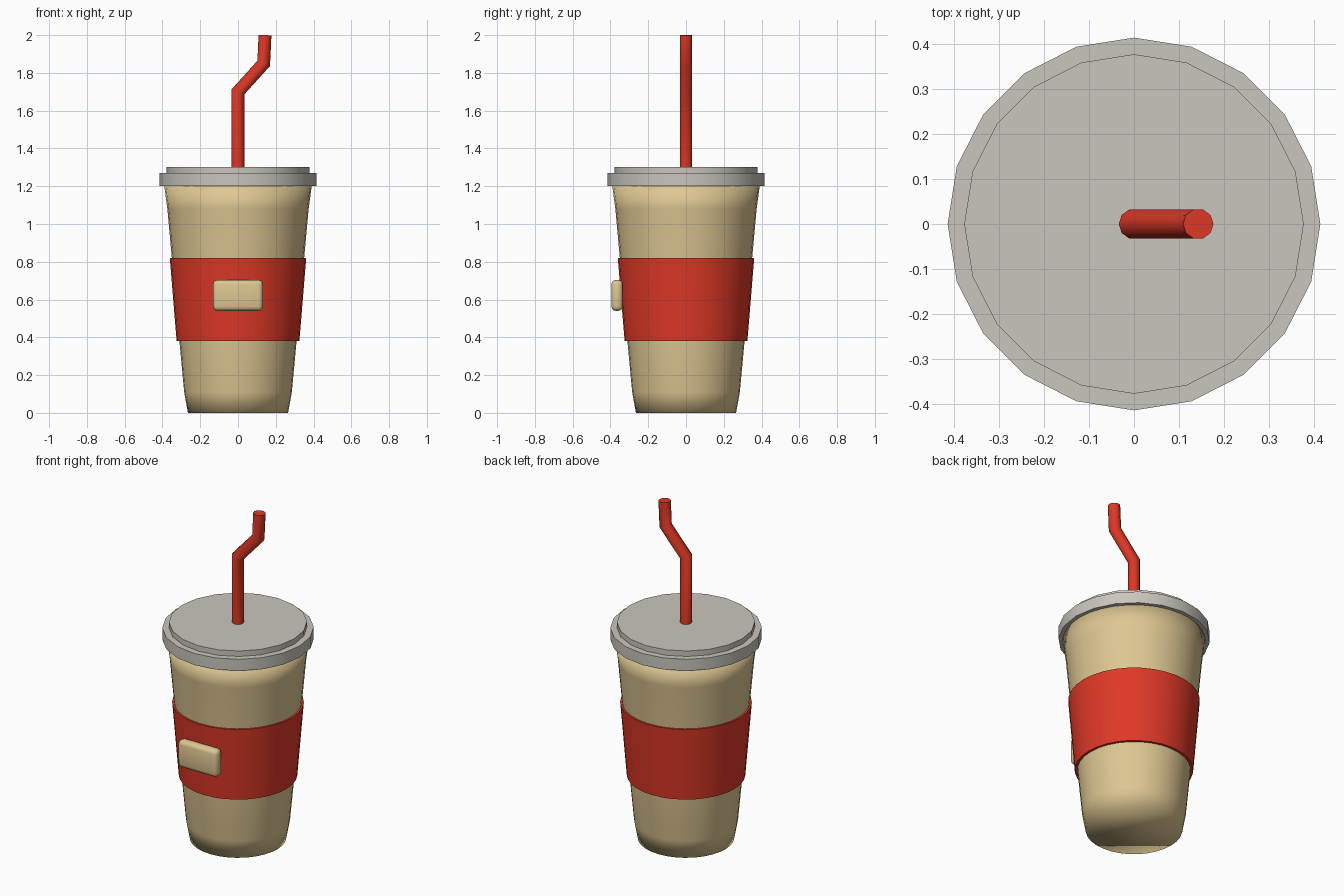
import bpy, bmesh, math
from mathutils import Vector

cube = bpy.data.objects.get("Cube")
if cube:
    bpy.data.objects.remove(cube, do_unlink=True)


def material(name, rgb):
    m = bpy.data.materials.new(name)
    m.use_nodes = True
    m.diffuse_color = (*rgb, 1)
    m.node_tree.nodes["Principled BSDF"].inputs["Base Color"].default_value = (*rgb, 1)
    return m


tan = material("tan", (0.73, 0.57, 0.29))
red = material("red", (0.74, 0.04, 0.02))
grey = material("warm grey", (0.59, 0.56, 0.51))


def finish(bm, name, mat, angle):
    bmesh.ops.recalc_face_normals(bm, faces=bm.faces)
    mesh = bpy.data.meshes.new(name)
    bm.to_mesh(mesh)
    bm.free()
    obj = bpy.data.objects.new(name, mesh)
    bpy.context.collection.objects.link(obj)
    mesh.materials.append(mat)
    bpy.ops.object.select_all(action="DESELECT")
    obj.select_set(True)
    bpy.context.view_layer.objects.active = obj
    bpy.ops.object.shade_smooth_by_angle(angle=math.radians(angle))
    return obj


def bridge(bm, a, b):
    for i in range(len(a)):
        j = (i + 1) % len(a)
        bm.faces.new((a[i], a[j], b[j], b[i]))


def lathe(name, profile, sides, mat, angle=30, ring=False):
    """Turn (radius, height) points about z; a ring closes on itself, others get caps."""
    bm = bmesh.new()
    loops = [[bm.verts.new((r * math.cos(k * math.tau / sides),
                            r * math.sin(k * math.tau / sides), z))
              for k in range(sides)] for r, z in profile]
    for a, b in zip(loops, loops[1:]):
        bridge(bm, a, b)
    if ring:
        bridge(bm, loops[-1], loops[0])
    else:
        bm.faces.new(loops[0])
        bm.faces.new(loops[-1])
    return finish(bm, name, mat, angle)


def tube(name, path, radius, sides, mat):
    """Sweep a circle along a path in the xz plane with mitred bends."""
    bm = bmesh.new()
    pts = [Vector((x, 0, z)) for x, z in path]
    dirs = [(b - a).normalized() for a, b in zip(pts, pts[1:])]
    loops = []
    for i, p in enumerate(pts):
        d0, d1 = dirs[max(i - 1, 0)], dirs[min(i, len(dirs) - 1)]
        t = (d0 + d1).normalized()
        side = Vector((t.z, 0, -t.x)) / t.dot(d1)
        loops.append([bm.verts.new(p + radius * (math.cos(a) * side + math.sin(a) * Vector((0, 1, 0))))
                      for a in (k * math.tau / sides for k in range(sides))])
    for a, b in zip(loops, loops[1:]):
        bridge(bm, a, b)
    bm.faces.new(loops[0])
    bm.faces.new(loops[-1])
    return finish(bm, name, mat, 60)


# Tapered cup, shaded softly around the base and shoulder
lathe("cup", [(0.265, 0), (0.285, 0.11), (0.312, 0.4), (0.374, 1.08), (0.39, 1.2)],
      32, tan, 180)

# Sleeve wrapped around the cup
lathe("sleeve", [(0.325, 0.38), (0.361, 0.82), (0.345, 0.82), (0.305, 0.38)],
      32, red, ring=True)

# Lid: wide rim below a shallow raised disc
lathe("lid_rim", [(0.415, 1.2), (0.415, 1.27)], 20, grey)
lathe("lid_top", [(0.378, 1.26), (0.378, 1.303)], 20, grey)

# Bent drinking straw
tube("straw", [(0, 1.25), (0, 1.7), (0.136, 1.85), (0.143, 2.0)], 0.034, 10, red)

# Rounded blank badge on the front of the sleeve
bm = bmesh.new()
bmesh.ops.create_cube(bm, size=1)
bmesh.ops.scale(bm, vec=(0.264, 0.06, 0.164), verts=bm.verts)
bmesh.ops.bevel(bm, geom=bm.edges[:], offset=0.024, segments=3, profile=0.5, affect="EDGES")
badge = finish(bm, "badge", tan, 40)
badge.location = (0, -0.365, 0.622)
